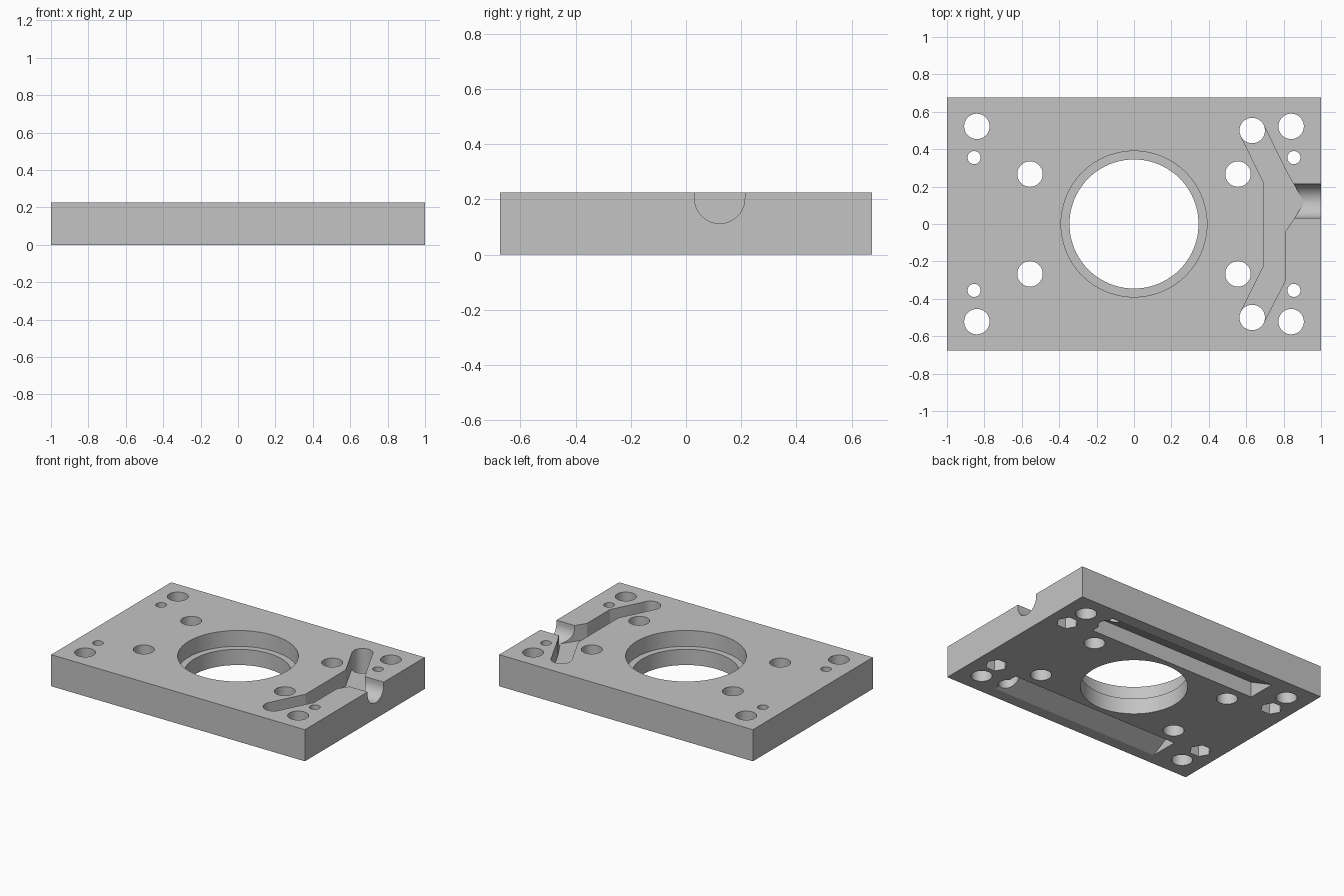
import bpy, bmesh, math
from mathutils import Vector

if "Cube" in bpy.data.objects:
    bpy.data.objects.remove(bpy.data.objects["Cube"])

HEIGHT = 0.225
FLOOR = 0.112      # depth shared by the ledge and the top channel
HOLE_R = 0.068


def prism(name, outline, axis, start, end):
    """Extrude a 2D outline along x (outline is y, z) or z (outline is x, y)."""
    place = (lambda a, b: Vector((start, a, b))) if axis == "x" else (lambda a, b: Vector((a, b, start)))
    shift = Vector((end - start, 0, 0)) if axis == "x" else Vector((0, 0, end - start))
    bm = bmesh.new()
    face = bm.faces.new([bm.verts.new(place(a, b)) for a, b in outline])
    extruded = bmesh.ops.extrude_face_region(bm, geom=[face])["geom"]
    bmesh.ops.translate(bm, vec=shift, verts=[v for v in extruded if isinstance(v, bmesh.types.BMVert)])
    bmesh.ops.recalc_face_normals(bm, faces=bm.faces)
    mesh = bpy.data.meshes.new(name)
    bm.to_mesh(mesh)
    bm.free()
    obj = bpy.data.objects.new(name, mesh)
    bpy.context.collection.objects.link(obj)
    return obj


def circle(x, y, r, n=48):
    return [(x + r * math.cos(math.tau * i / n), y + r * math.sin(math.tau * i / n)) for i in range(n)]


# Plate body
plate = prism("mounting_plate", [(-1, -0.675), (1, -0.675), (1, 0.675), (-1, 0.675)], "z", 0, HEIGHT)
bpy.context.view_layer.objects.active = plate
plate.select_set(True)


def cut(outline, axis="z", start=-0.1, end=HEIGHT + 0.1):
    cutter = prism("cutter", outline, axis, start, end)
    cutter.hide_render = True
    mod = plate.modifiers.new("cut", "BOOLEAN")
    mod.operation, mod.solver, mod.object = "DIFFERENCE", "EXACT", cutter
    bpy.ops.object.modifier_apply(modifier=mod.name)
    bpy.data.objects.remove(cutter)


# Central bore with a wider counterbore above
cut(circle(0, 0, 0.345, 96))
cut(circle(0, 0, 0.39, 96), start=FLOOR)

# Bolt holes, and small holes with hexagonal nut pockets underneath
for sx in (-1, 1):
    for sy in (-1, 1):
        cut(circle(sx * 0.84, sy * 0.522, HOLE_R))
        cut(circle(sx * 0.556, sy * 0.267, HOLE_R))
        cut(circle(sx * 0.855, sy * 0.355, 0.035, 32))
        cut(circle(sx * 0.855, sy * 0.355, 0.072, 6), end=0.09)

# Wedge-shaped grooves underneath, deepest on the inner side
for sy in (-1, 1):
    slope = 0.11 / 0.205
    wedge = [(sy * 0.385, -0.05), (sy * 0.385, 0.11), (sy * (0.59 + 0.05 / slope), -0.05)]
    cut(wedge, "x", -0.66, 0.67)

# Branching channel on top
cut([(0.572, 0.468), (0.692, 0.225), (0.692, -0.228), (0.572, -0.468),
     (0.692, -0.53), (0.81, -0.3), (0.81, -0.04), (0.905, 0.105),
     (0.905, 0.125), (0.818, 0.275), (0.692, 0.53)], start=FLOOR)

# Feed holes joining the channel to the grooves
for sy in (-1, 1):
    cut(circle(0.632, sy * 0.5, HOLE_R))

# Round-bottomed inlet through the side
arc = [(0.122 + 0.091 * math.cos(math.pi * (1 + i / 24)),
        0.204 + 0.091 * math.sin(math.pi * (1 + i / 24))) for i in range(25)]
cut(arc + [(0.213, 0.3), (0.031, 0.3)], "x", 0.85, 1.1)

# Single grey finish
grey = bpy.data.materials.new("plain grey")
grey.use_nodes = True
colour = (0.55, 0.55, 0.55, 1)
grey.diffuse_color = colour
grey.node_tree.nodes["Principled BSDF"].inputs["Base Color"].default_value = colour
plate.data.materials.clear()
plate.data.materials.append(grey)
for face in plate.data.polygons:
    face.material_index = 0
bpy.ops.object.shade_smooth_by_angle(angle=math.radians(25))
